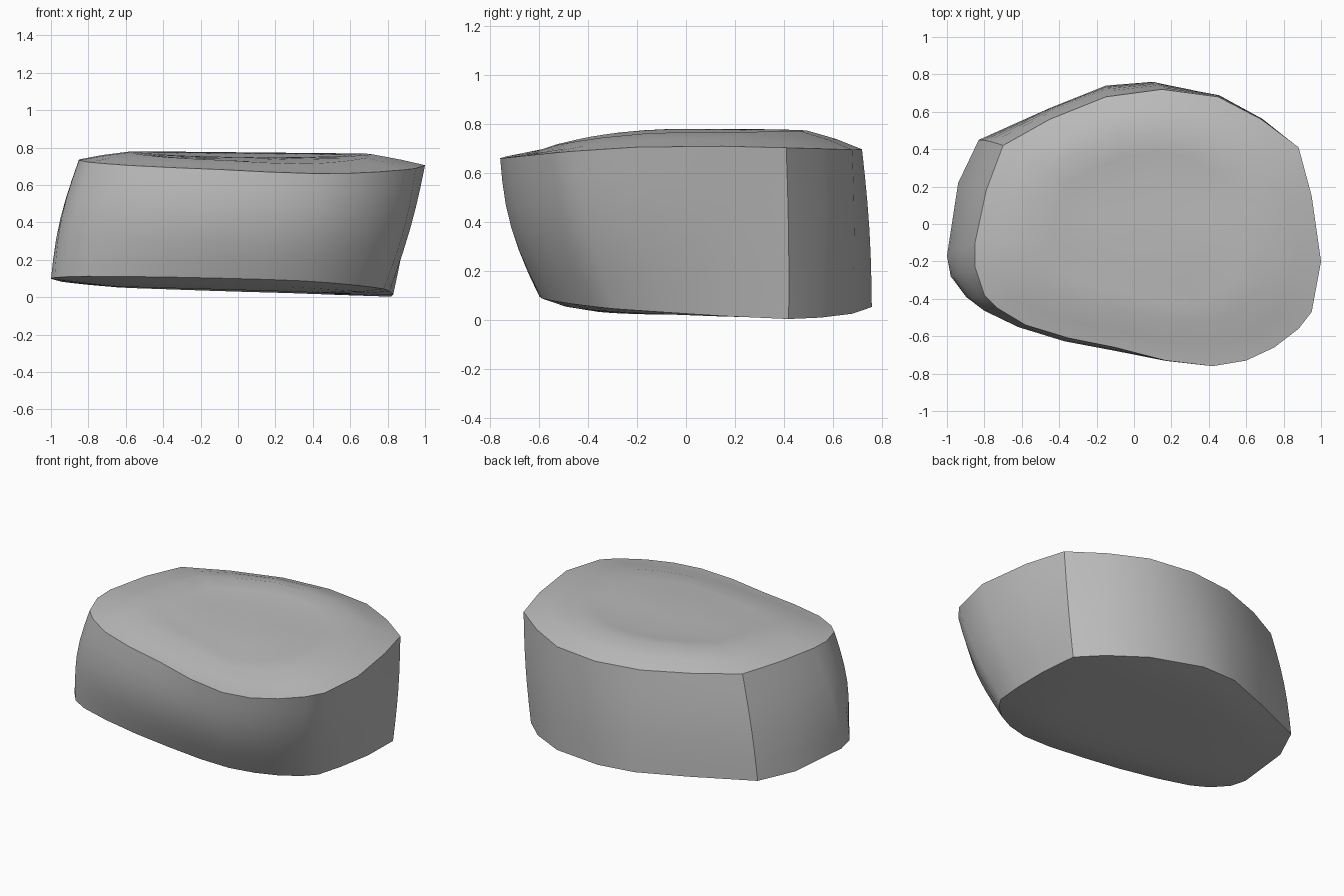
import bpy, bmesh, math
from mathutils import Vector

cube = bpy.data.objects.get("Cube")
if cube:
    bpy.data.objects.remove(cube, do_unlink=True)

# Outlines of the upper and lower rims, paired point by point
UPPER = [(-.85, -.1), (-.85, -.23), (-.8, -.38), (-.73, -.45), (-.58, -.54), (-.35, -.61),
         (-.1, -.66), (.17, -.73), (.42, -.76), (.6, -.73), (.75, -.66), (.88, -.56),
         (.95, -.47), (1, -.2), (.95, .15), (.88, .41), (.68, .56), (.45, .68),
         (.15, .72), (-.15, .68), (-.45, .56), (-.7, .42), (-.79, .18)]
LOWER = [(-1, -.17), (-.98, -.28), (-.9, -.38), (-.8, -.44), (-.6, -.5), (-.35, -.55),
         (-.1, -.58), (.15, -.6), (.35, -.59), (.5, -.54), (.62, -.47), (.72, -.38),
         (.78, -.29), (.81, -.1), (.83, .15), (.82, .42), (.68, .55), (.45, .68),
         (.1, .76), (-.15, .74), (-.45, .62), (-.83, .45), (-.94, .22)]


def upper_rim_height(x, y):
    front, back = max(-y, 0), max(y, 0)
    return .725 - .015 * x - .1 * front ** 2 - .05 * back ** 2


def lower_rim_height(x, y):
    corner = max(x, 0) * max(y, 0)
    return .055 - .035 * x - .04 * y + .06 * y * y - .05 * corner


def hump_height(x, y):
    return .775 - .01 * x - .2 * max(-y, 0) ** 2


def belly_height(x, y):
    return .035 - .03 * x - .01 * y


def make_material(name, color):
    mat = bpy.data.materials.new(name)
    mat.use_nodes = True
    mat.diffuse_color = color
    mat.node_tree.nodes["Principled BSDF"].inputs["Base Color"].default_value = color
    return mat


bm = bmesh.new()
upper = [Vector((x, y, upper_rim_height(x, y))) for x, y in UPPER]
lower = [Vector((x, y, lower_rim_height(x, y))) for x, y in LOWER]
count = len(upper)


def add_ring(points):
    return [bm.verts.new(p) for p in points]


def bridge(a, b):
    for i in range(count):
        j = (i + 1) % count
        bm.faces.new((a[i], a[j], b[j], b[i]))


# Bulging side wall, fullest at the front
ROWS = 6
rings = []
for row in range(ROWS + 1):
    t = row / ROWS
    points = []
    for low, high in zip(lower, upper):
        p = low.lerp(high, t)
        out = Vector((p.x, p.y, 0)).normalized()
        bulge = .01 + .04 * max(-out.y, 0) + .01 * max(-out.x, 0)
        points.append(p + out * bulge * math.sin(math.pi * t))
    rings.append(add_ring(points))
for a, b in zip(rings, rings[1:]):
    bridge(a, b)


def add_cap(ring, center, surface, profile):
    """Close a rim with shrinking rings; profile holds scale, blend and dip."""
    rim = [v.co.copy() for v in ring]
    for scale, blend, dip in profile:
        points = []
        for r in rim:
            x = center[0] + (r.x - center[0]) * scale
            y = center[1] + (r.y - center[1]) * scale
            z = r.z + (surface(x, y) - r.z) * blend - dip
            points.append((x, y, z))
        inner = add_ring(points)
        bridge(ring, inner)
        ring = inner
    bm.faces.new(ring)


# Raised upper face with a shallow dish, and a gently swollen underside
add_cap(rings[-1], (.07, -.03), hump_height,
        [(.86, .55, 0), (.7, 1, 0), (.55, 1, .014), (.35, 1, .022), (.15, 1, .025)])
add_cap(rings[0], (-.08, .06), belly_height,
        [(.85, .6, 0), (.65, 1, 0), (.35, 1, 0), (.15, 1, 0)])

bmesh.ops.recalc_face_normals(bm, faces=bm.faces[:])
mesh = bpy.data.meshes.new("rounded_block")
bm.to_mesh(mesh)
bm.free()
mesh.materials.append(make_material("plain grey", (.5, .5, .5, 1)))
block = bpy.data.objects.new("rounded_block", mesh)
bpy.context.collection.objects.link(block)

bpy.ops.object.select_all(action='DESELECT')
block.select_set(True)
bpy.context.view_layer.objects.active = block
bpy.ops.object.shade_smooth_by_angle(angle=math.radians(33))
